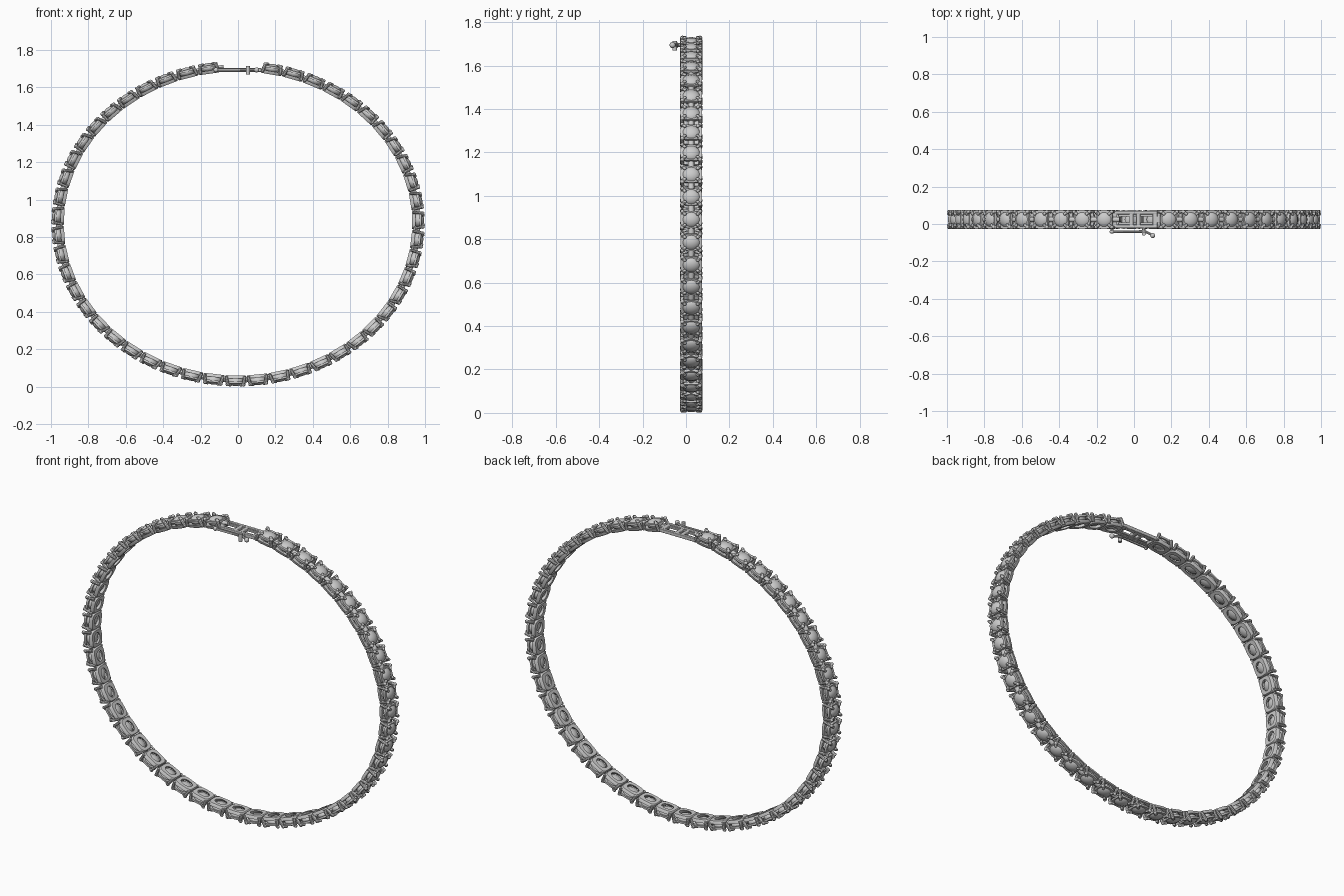
import bpy, bmesh, math
from mathutils import Matrix, Vector

if "Cube" in bpy.data.objects:
    bpy.data.objects.remove(bpy.data.objects["Cube"])

A, B, ZC, YC = 0.965, 0.842, 0.8725, 0.024   # ellipse radii and centre of the band
STEP, START, HALF = 0.1235, -0.0135, 24       # link spacing, offset, links per side


def ring(bm, loops, n=28):
    """Closed ring lofted through superellipse loops (half_x, half_y, power, z)."""
    rows = []
    for a, b, p, z in loops:
        row = []
        for i in range(n):
            w = 2 * math.pi * (i + 0.5) / n
            c, s = math.cos(w), math.sin(w)
            row.append(bm.verts.new((a * math.copysign(abs(c) ** (2 / p), c),
                                     b * math.copysign(abs(s) ** (2 / p), s), z)))
        rows.append(row)
    for k in range(len(rows)):
        r0, r1 = rows[k], rows[(k + 1) % len(rows)]
        for i in range(n):
            j = (i + 1) % n
            bm.faces.new((r0[i], r0[j], r1[j], r1[i]))


def ball(bm, pos, size, u=10, v=7):
    m = Matrix.Translation(pos) @ Matrix.Diagonal((*size, 1))
    bmesh.ops.create_uvsphere(bm, u_segments=u, v_segments=v, radius=1, matrix=m)


def tube(bm, pts, radii, n=8):
    pts = [Vector(p) for p in pts]
    rows = []
    for i, p in enumerate(pts):
        d = pts[min(i + 1, len(pts) - 1)] - pts[max(i - 1, 0)]
        q = d.to_track_quat('Z', 'Y')
        rows.append([bm.verts.new(p + q @ Vector((radii[i] * math.cos(2 * math.pi * k / n),
                                                  radii[i] * math.sin(2 * math.pi * k / n), 0)))
                     for k in range(n)])
    for r0, r1 in zip(rows, rows[1:]):
        for k in range(n):
            j = (k + 1) % n
            bm.faces.new((r0[k], r0[j], r1[j], r1[k]))
    bm.faces.new(rows[0])
    bm.faces.new(rows[-1])


def box(bm, x0, x1, y0, y1, z0, z1):
    m = Matrix.Translation(((x0 + x1) / 2, (y0 + y1) / 2, (z0 + z1) / 2)) @ \
        Matrix.Diagonal((x1 - x0, y1 - y0, z1 - z0, 1))
    bmesh.ops.create_cube(bm, size=1, matrix=m)


def finish(bm, name, bevel=0):
    bmesh.ops.recalc_face_normals(bm, faces=bm.faces)
    me = bpy.data.meshes.new(name)
    bm.to_mesh(me)
    bm.free()
    ob = bpy.data.objects.new(name, me)
    bpy.context.collection.objects.link(ob)
    bpy.ops.object.select_all(action='DESELECT')
    ob.select_set(True)
    bpy.context.view_layer.objects.active = ob
    bpy.ops.object.shade_smooth_by_angle(angle=math.radians(40))
    if bevel:
        mod = ob.modifiers.new("soft_edges", 'BEVEL')
        mod.width, mod.segments = bevel, 2
    return ob


def around_band(unit, name):
    """Repeat one part (x along band, z outward) around the squashed circle."""
    me = bpy.data.meshes.new(name + "_unit")
    unit.to_mesh(me)
    unit.free()
    out = bmesh.new()
    squash = Matrix.Translation((0, YC, ZC)) @ Matrix.Diagonal((A, 1, B, 1))
    for k in range(-HALF, HALF + 1):
        f = START + k * STEP
        c, s = math.cos(f), math.sin(f)
        m = Matrix(((-c, 0, s, s), (0, 1, 0, 0), (-s, 0, -c, -c), (0, 0, 0, 1)))
        old = len(out.verts)
        out.from_mesh(me)
        out.verts.ensure_lookup_table()
        bmesh.ops.transform(out, matrix=squash @ m, verts=out.verts[old:])
    bpy.data.meshes.remove(me)
    return finish(out, name)


# Stones: one rounded gem per link
bm = bmesh.new()
ball(bm, (0, 0, 0.002), (0.046, 0.043, 0.030), 20, 12)
around_band(bm, "stones")

# Link settings: oval gallery base, upper rail and a connector to the next link
bm = bmesh.new()
ring(bm, [(0.054, 0.043, 4, -0.036), (0.059, 0.047, 4, -0.030), (0.059, 0.050, 4, -0.016),
          (0.042, 0.036, 2, -0.016), (0.036, 0.024, 2, -0.036)])
ring(bm, [(0.048, 0.050, 3.5, 0.004), (0.046, 0.050, 3.5, 0.017),
          (0.038, 0.038, 2, 0.017), (0.038, 0.038, 2, 0.004)])
tube(bm, [(0.040, 0, -0.006), (0.084, 0, -0.006)], [0.014, 0.014], 10)
around_band(bm, "link_settings")

# Prongs: four claws per link, bent over the stone
bm = bmesh.new()
for sx in (-1, 1):
    for sy in (-1, 1):
        tube(bm, [(sx * 0.050, sy * 0.041, -0.028), (sx * 0.047, sy * 0.043, 0.006),
                  (sx * 0.044, sy * 0.041, 0.021), (sx * 0.031, sy * 0.031, 0.027)],
             [0.010, 0.009, 0.010, 0.008])
        ball(bm, (sx * 0.044, sy * 0.041, 0.023), (0.011, 0.010, 0.011), 8, 6)
        ball(bm, (sx * 0.030, sy * 0.030, 0.027), (0.009, 0.009, 0.008), 8, 6)
around_band(bm, "prongs")

# Clasp frame: two rails with crossbars leaving two windows
ZT = 1.694
bm = bmesh.new()
for sy in (-1, 1):
    y = YC + sy * 0.037
    box(bm, -0.135, 0.125, y - 0.009, y + 0.009, ZT - 0.010, ZT + 0.010)
for x0, x1 in ((-0.135, -0.09), (-0.025, -0.003), (0.012, 0.034), (0.100, 0.125)):
    box(bm, x0, x1, YC - 0.037, YC + 0.037, ZT - 0.009, ZT + 0.009)
finish(bm, "clasp_frame", 0.003)

# Clasp tongue: thin plate inside the frame, joined to the right-hand link
bm = bmesh.new()
for sy in (-1, 1):
    y = YC + sy * 0.021
    box(bm, -0.085, 0.11, y - 0.006, y + 0.006, ZT - 0.007, ZT + 0.004)
box(bm, 0.10, 0.165, YC - 0.016, YC + 0.016, ZT - 0.010, ZT + 0.008)
finish(bm, "clasp_tongue", 0.002)

# Safety latch: side wire with hinge, catch and knob
bm = bmesh.new()
tube(bm, [(-0.118, -0.012, ZT), (-0.118, -0.036, ZT), (-0.105, -0.042, ZT),
          (0.060, -0.040, ZT), (0.080, -0.050, ZT), (0.100, -0.060, ZT)],
     [0.008, 0.008, 0.007, 0.007, 0.007, 0.007])
ball(bm, (-0.118, -0.042, ZT), (0.013, 0.010, 0.013))
ball(bm, (0.100, -0.062, ZT), (0.014, 0.014, 0.014))
tube(bm, [(0.053, -0.015, ZT), (0.053, -0.050, ZT)], [0.009, 0.009])
tube(bm, [(0.053, -0.052, ZT - 0.024), (0.053, -0.052, ZT + 0.020)], [0.011, 0.011], 10)
finish(bm, "safety_latch")
